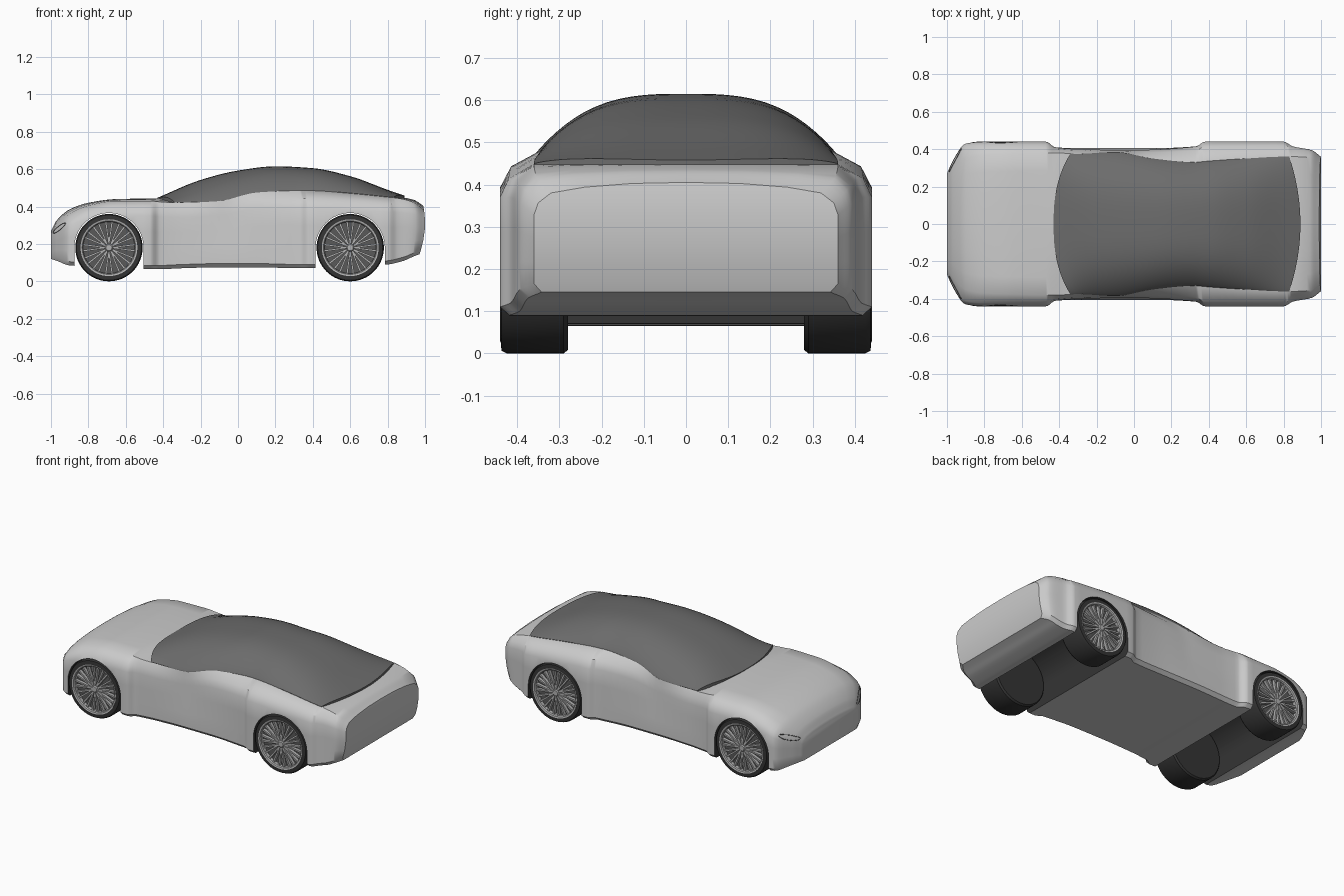
import bpy, bmesh, math
from mathutils import Vector, Matrix
from mathutils.bvhtree import BVHTree

cube = bpy.data.objects.get("Cube")
if cube:
    bpy.data.objects.remove(cube)


def material(name, v):
    m = bpy.data.materials.new(name)
    m.use_nodes = True
    m.diffuse_color = (v, v, v, 1)
    bsdf = m.node_tree.nodes["Principled BSDF"]
    bsdf.inputs["Base Color"].default_value = (v, v, v, 1)
    bsdf.inputs["Roughness"].default_value = 0.5
    return m


paint = material("silver paint", 0.6)
glass = material("dark glass", 0.15)
rubber = material("black rubber", 0.035)
alloy = material("wheel alloy", 0.45)
brake = material("brake grey", 0.1)


def make(name, bm, mats, angle=35):
    bmesh.ops.recalc_face_normals(bm, faces=bm.faces)
    me = bpy.data.meshes.new(name)
    bm.to_mesh(me)
    bm.free()
    ob = bpy.data.objects.new(name, me)
    bpy.context.collection.objects.link(ob)
    for m in mats:
        me.materials.append(m)
    smooth(ob, angle)
    return ob


def smooth(ob, angle):
    bpy.ops.object.select_all(action="DESELECT")
    ob.select_set(True)
    bpy.context.view_layer.objects.active = ob
    bpy.ops.object.shade_smooth_by_angle(angle=math.radians(angle))


def sample(keys, x, col=1):
    """Smooth interpolation without overshoot along the rows of keys."""
    n = len(keys)
    d = [(keys[i + 1][col] - keys[i][col]) / (keys[i + 1][0] - keys[i][0]) for i in range(n - 1)]

    def slope(i):
        if i in (0, n - 1):
            return d[0] if i == 0 else d[-1]
        a, b = d[i - 1], d[i]
        return 2 * a * b / (a + b) if a * b > 0 else 0

    i = max(j for j in range(n - 1) if j == 0 or keys[j][0] <= x)
    h = keys[i + 1][0] - keys[i][0]
    t = min(max((x - keys[i][0]) / h, 0), 1)
    p, q = keys[i][col], keys[i + 1][col]
    s = t * t * (3 - 2 * t)
    return p + (q - p) * s + h * t * (1 - t) * ((1 - t) * slope(i) - t * slope(i + 1))


# Body stations: x, half width, bottom, centre top, shoulder height, shoulder half width
body_keys = [
    (-1, .27, .12, .27, .255, .23), (-.97, .335, .11, .325, .3, .28),
    (-.9, .43, .085, .385, .36, .35), (-.8, .44, .08, .42, .405, .37),
    (-.65, .44, .075, .44, .43, .375), (-.47, .44, .065, .443, .43, .38),
    (-.42, .41, .065, .444, .425, .38), (-.3, .405, .07, .42, .42, .375),
    (-.1, .405, .075, .42, .43, .385), (.1, .405, .075, .46, .475, .35),
    (.33, .415, .07, .48, .485, .33), (.38, .44, .07, .48, .485, .335),
    (.6, .44, .08, .46, .47, .35), (.8, .44, .09, .45, .45, .36),
    (.85, .415, .1, .45, .445, .36), (.95, .395, .13, .435, .42, .355),
    (1, .36, .145, .405, .38, .32)]
roof_keys = [(-.43, .445), (-.2, .54), (0, .59), (.2, .613), (.4, .603), (.6, .56), (.8, .487), (.89, .456)]


def half_section(x):
    w, zb, zt, zs, ys = (sample(body_keys, x, c) for c in range(1, 6))
    h, r = zs - zb, zt - zs
    waist = .012 * max(0, 1 - abs(x + .05) / .4)
    rows = [(0, zb), (w * .95, zb), (w, zb + .02), (w, zb + h * .3),
            (w - waist, zb + h * .55), (w - waist, zb + h * .78),
            (w * .75 + ys * .25 - waist, zb + h * .9), (ys, zs),
            (ys * .75, zs + r * .55), (ys * .4, zs + r * .9), (0, zt)]
    tail = max(0, (x - .9) / .1)
    return [Vector((x - tail * 1.1 * (z - .31) ** 2, y, z)) for y, z in rows]


# Body shell lofted through the stations
bm = bmesh.new()
steps = 5
xs = [a[0] + (b[0] - a[0]) * k / steps for a, b in zip(body_keys, body_keys[1:]) for k in range(steps)] + [1]
rings = []
for x in xs:
    half = half_section(x)
    left = [bm.verts.new(p) for p in half]
    right = [bm.verts.new((p.x, -p.y, p.z)) for p in half[1:-1]]
    rings.append(left + right[::-1])
count = len(rings[0])
for a, b in zip(rings, rings[1:]):
    for j in range(count):
        k = (j + 1) % count
        bm.faces.new((a[j], a[k], b[k], b[j]))
for ring in (rings[0], rings[-1]):
    top = count // 2
    for j in range(top):
        quad = [ring[j], ring[j + 1], ring[(count - j - 1) % count], ring[-j % count]]
        bm.faces.new(list(dict.fromkeys(quad)))
bmesh.ops.recalc_face_normals(bm, faces=bm.faces)
skin = BVHTree.FromBMesh(bm)
body = make("body_shell", bm, [paint, rubber])

# Wheel wells cut across the full width
wheel_x, axle_z = (-.69, .6), .18
for cx in wheel_x:
    bm = bmesh.new()
    outline = [(cx + .185 * math.cos(math.pi * i / 32), axle_z + .185 * math.sin(math.pi * i / 32)) for i in range(33)]
    outline += [(cx - .185, -.1), (cx + .185, -.1)]
    face = bm.faces.new([bm.verts.new((x, -.6, z)) for x, z in outline])
    ext = bmesh.ops.extrude_face_region(bm, geom=[face])
    bmesh.ops.translate(bm, vec=(0, 1.2, 0), verts=[v for v in ext["geom"] if isinstance(v, bmesh.types.BMVert)])
    for f in bm.faces:
        f.material_index = 1
    cutter = make("well_cutter", bm, [paint, rubber])
    cutter.hide_render = True
    mod = body.modifiers.new("well", "BOOLEAN")
    mod.operation, mod.solver, mod.object = "DIFFERENCE", "EXACT", cutter
    bpy.context.view_layer.objects.active = body
    bpy.ops.object.modifier_apply(modifier=mod.name)
    bpy.data.objects.remove(cutter)
smooth(body, 35)

# Glass canopy with curved front and rear edges
bm = bmesh.new()
nu, nv = 40, 32
grid = []
for i in range(nu + 1):
    row = []
    for j in range(nv + 1):
        v = math.sin(math.pi * (j / nv - .5))
        x0, x1 = -.43 + .09 * abs(v) ** 2.5, .89 - .06 * v * v
        x = x0 + (x1 - x0) * i / nu
        edge, belt = sample(body_keys, x, 5), sample(body_keys, x, 4)
        rise = max(0, 1 - abs(v) ** 3) ** .9
        z = belt + (sample(roof_keys, x) - belt) * rise
        row.append(bm.verts.new((x, v * edge, z + .002)))
    grid.append(row)
for a, b in zip(grid, grid[1:]):
    for j in range(nv):
        bm.faces.new((a[j], a[j + 1], b[j + 1], b[j]))
rim = [e for e in bm.edges if e.is_boundary]
skirt = bmesh.ops.extrude_edge_only(bm, edges=rim)["geom"]
bmesh.ops.translate(bm, vec=(0, 0, -.02), verts=[v for v in skirt if isinstance(v, bmesh.types.BMVert)])
make("glass_canopy", bm, [glass])

# Headlight outlines laid on the nose corners
for side, label in ((1, "left"), (-1, "right")):
    curve = bpy.data.curves.new(label + "_headlight", "CURVE")
    curve.dimensions, curve.bevel_depth = "3D", .002
    pts = []
    for i in range(24):
        a = math.tau * i / 24
        u, v = .033 * math.cos(a), .012 * math.sin(a)
        hit = skin.ray_cast(Vector((-.955 + u, side, .285 + v + u * .75)), Vector((0, -side, 0)))[0]
        if hit:
            pts.append(hit)
    spline = curve.splines.new("POLY")
    spline.points.add(len(pts) - 1)
    for p, co in zip(spline.points, pts):
        p.co = (*co, 1)
    spline.use_cyclic_u = True
    curve.materials.append(brake)
    bpy.context.collection.objects.link(bpy.data.objects.new(label + "_headlight", curve))


def lathe(bm, profile, segs=64):
    verts = [bm.verts.new((r, y, 0)) for r, y in profile]
    edges = [bm.edges.new(pair) for pair in zip(verts, verts[1:])]
    bmesh.ops.spin(bm, geom=verts + edges, axis=(0, 1, 0), cent=(0, 0, 0), angle=math.tau, steps=segs)
    bmesh.ops.remove_doubles(bm, verts=bm.verts, dist=1e-5)


def wheel_part(name, bm, mat, cx, side):
    if side < 0:
        bmesh.ops.scale(bm, vec=(1, -1, 1), verts=bm.verts)
    bmesh.ops.translate(bm, vec=(cx, 0, axle_z), verts=bm.verts)
    make(name, bm, [mat])


# Wheels: tyre, brake disc and spoked rim
for cx, end in zip(wheel_x, ("front", "rear")):
    for side, label in ((1, "left"), (-1, "right")):
        name = end + "_" + label
        bm = bmesh.new()
        lathe(bm, [(0, .28), (.172, .28), (.18, .29), (.18, .425), (.174, .437), (.152, .439), (.148, .4), (0, .4)])
        wheel_part(name + "_tyre", bm, rubber, cx, side)
        bm = bmesh.new()
        lathe(bm, [(0, .402), (.147, .402), (.147, .408), (0, .408)])
        wheel_part(name + "_brake_disc", bm, brake, cx, side)
        bm = bmesh.new()
        lathe(bm, [(.138, .41), (.138, .432), (.143, .438), (.152, .44), (.152, .41), (.138, .41)])
        lathe(bm, [(0, .41), (.022, .41), (.022, .43), (.016, .436), (0, .436)])
        for i in range(12):
            turn = Matrix.Rotation(math.tau * i / 12, 4, "Y")
            for fork in (-1, 1):
                base = [(.015, -.004), (.015, .004), (.141, fork * .017 + .0055), (.141, fork * .017 - .0055)]
                face = bm.faces.new([bm.verts.new(turn @ Vector((r, .412, t))) for r, t in base])
                ext = bmesh.ops.extrude_face_region(bm, geom=[face])
                tops = [v for v in ext["geom"] if isinstance(v, bmesh.types.BMVert)]
                bmesh.ops.translate(bm, vec=(0, .019, 0), verts=tops)
        wheel_part(name + "_rim", bm, alloy, cx, side)
